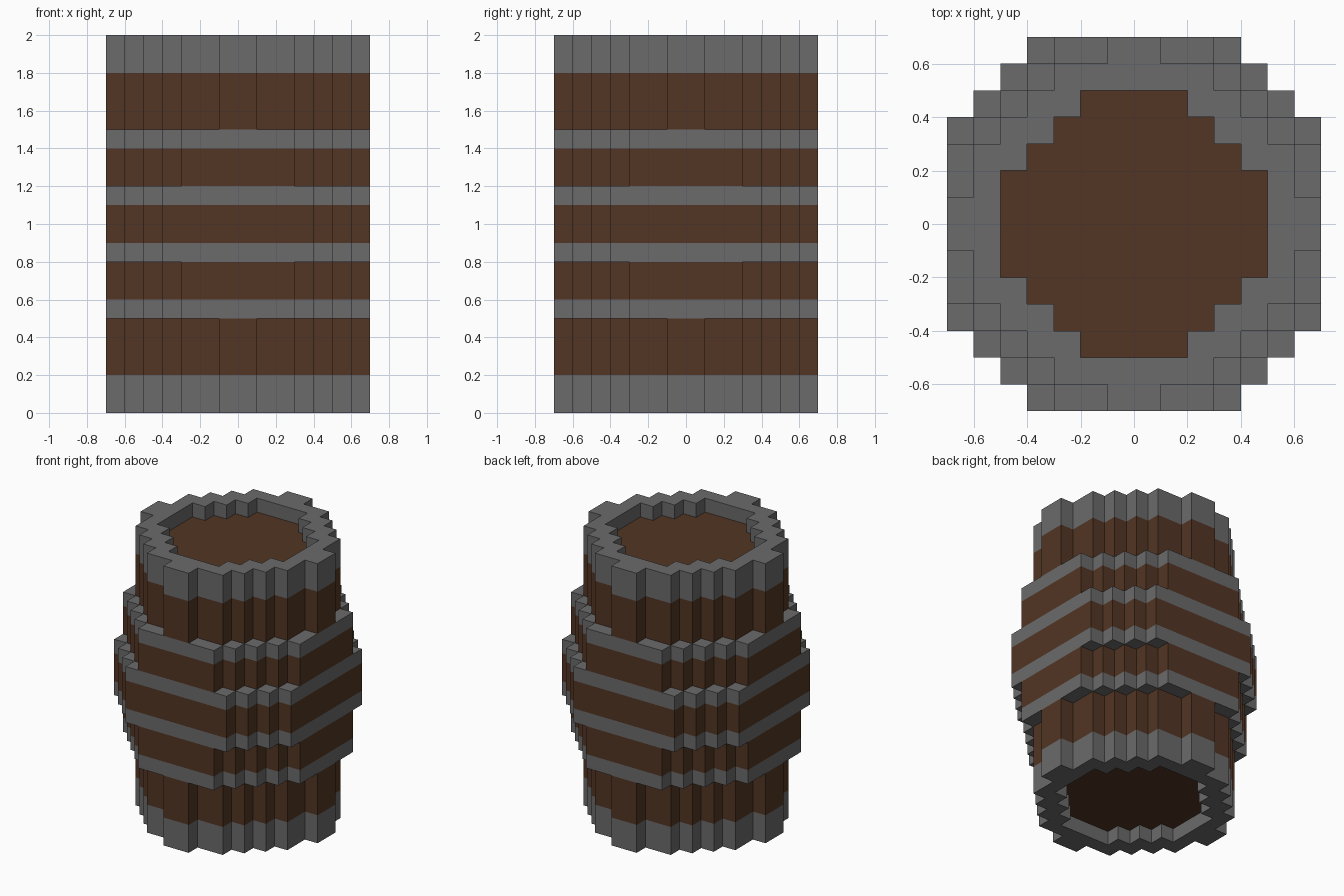
import bpy
import bmesh

cube = bpy.data.objects.get("Cube")
if cube:
    bpy.data.objects.remove(cube, do_unlink=True)


def make_material(name, rgb):
    mat = bpy.data.materials.new(name)
    mat.use_nodes = True
    mat.diffuse_color = (*rgb, 1)
    bsdf = mat.node_tree.nodes["Principled BSDF"]
    bsdf.inputs["Base Color"].default_value = (*rgb, 1)
    bsdf.inputs["Roughness"].default_value = 0.9
    return mat


WOOD, IRON = 0, 1
MATERIALS = [make_material("brown wood", (0.084, 0.036, 0.017)),
             make_material("grey iron", (0.145, 0.145, 0.15))]

# Stepped sections as rows of (half width, upper y) for one quarter
CENTRE = [(0.7, 0.4), (0.6, 0.5), (0.5, 0.6), (0.4, 0.7)]
SHOULDER = [(0.7, 0.3), (0.6, 0.4), (0.5, 0.5), (0.4, 0.6), (0.3, 0.7)]
END = [(0.7, 0.1), (0.6, 0.3), (0.5, 0.4), (0.4, 0.5), (0.3, 0.6), (0.1, 0.7)]
HEAD = [(0.5, 0.2), (0.4, 0.3), (0.3, 0.4), (0.2, 0.5)]


def outline(rows):
    """Closed counter-clockwise outline mirrored from one quarter."""
    quarter, y0 = [], None
    for w, y1 in rows:
        if y0 is not None:
            quarter.append((w, y0))
        quarter.append((w, y1))
        y0 = y1
    half = quarter + [(-x, y) for x, y in reversed(quarter)]
    return half + [(-x, -y) for x, y in half]


def ring(bm, rows, z):
    return [bm.verts.new((x, y, z)) for x, y in outline(rows)]


def wall(bm, low, high, mat):
    n = len(low)
    for i in range(n):
        j = (i + 1) % n
        bm.faces.new((low[i], low[j], high[j], high[i])).material_index = mat


def loop_edges(bm, verts):
    return [bm.edges.get((v, verts[(i + 1) % len(verts)])) for i, v in enumerate(verts)]


def finish(name, bm):
    """Make an object from the upper half and mirror it about mid height."""
    mesh = bpy.data.meshes.new(name)
    bm.to_mesh(mesh)
    bm.free()
    for mat in MATERIALS:
        mesh.materials.append(mat)
    obj = bpy.data.objects.new(name, mesh)
    obj.location.z = 1
    bpy.context.collection.objects.link(obj)
    mirror = obj.modifiers.new("top to bottom", "MIRROR")
    mirror.use_axis = (False, False, True)


def staves(bm, rows, z_low, z_band, z_high):
    """Wooden wall with an iron band on top; returns the upper ring."""
    a, b, c = (ring(bm, rows, z) for z in (z_low, z_band, z_high))
    wall(bm, a, b, WOOD)
    wall(bm, b, c, IRON)
    return c


# Bulging middle and shoulders, each closed by an iron ledge
for name, rows, heights in (("middle_staves", CENTRE, (0, 0.1, 0.2)),
                            ("shoulder_staves", SHOULDER, (0.2, 0.4, 0.5))):
    bm = bmesh.new()
    bm.faces.new(staves(bm, rows, *heights)).material_index = IRON
    finish(name, bm)

# Narrow ends with an iron rim around the recess
bm = bmesh.new()
outer = staves(bm, END, 0.5, 0.8, 1.0)
inner = ring(bm, HEAD, 1.0)
base = ring(bm, HEAD, 0.9)
wall(bm, inner, base, IRON)
fill = bmesh.ops.triangle_fill(bm, use_beauty=True, normal=(0, 0, 1),
                               edges=loop_edges(bm, outer) + loop_edges(bm, inner))
for item in fill["geom"]:
    if isinstance(item, bmesh.types.BMFace):
        item.material_index = IRON
        item.normal_update()
        if item.normal.z < 0:
            item.normal_flip()
finish("end_staves_and_rim", bm)

# Wooden heads at the bottom of each recess
bm = bmesh.new()
bm.faces.new(ring(bm, HEAD, 0.9)).material_index = WOOD
finish("barrel_heads", bm)
